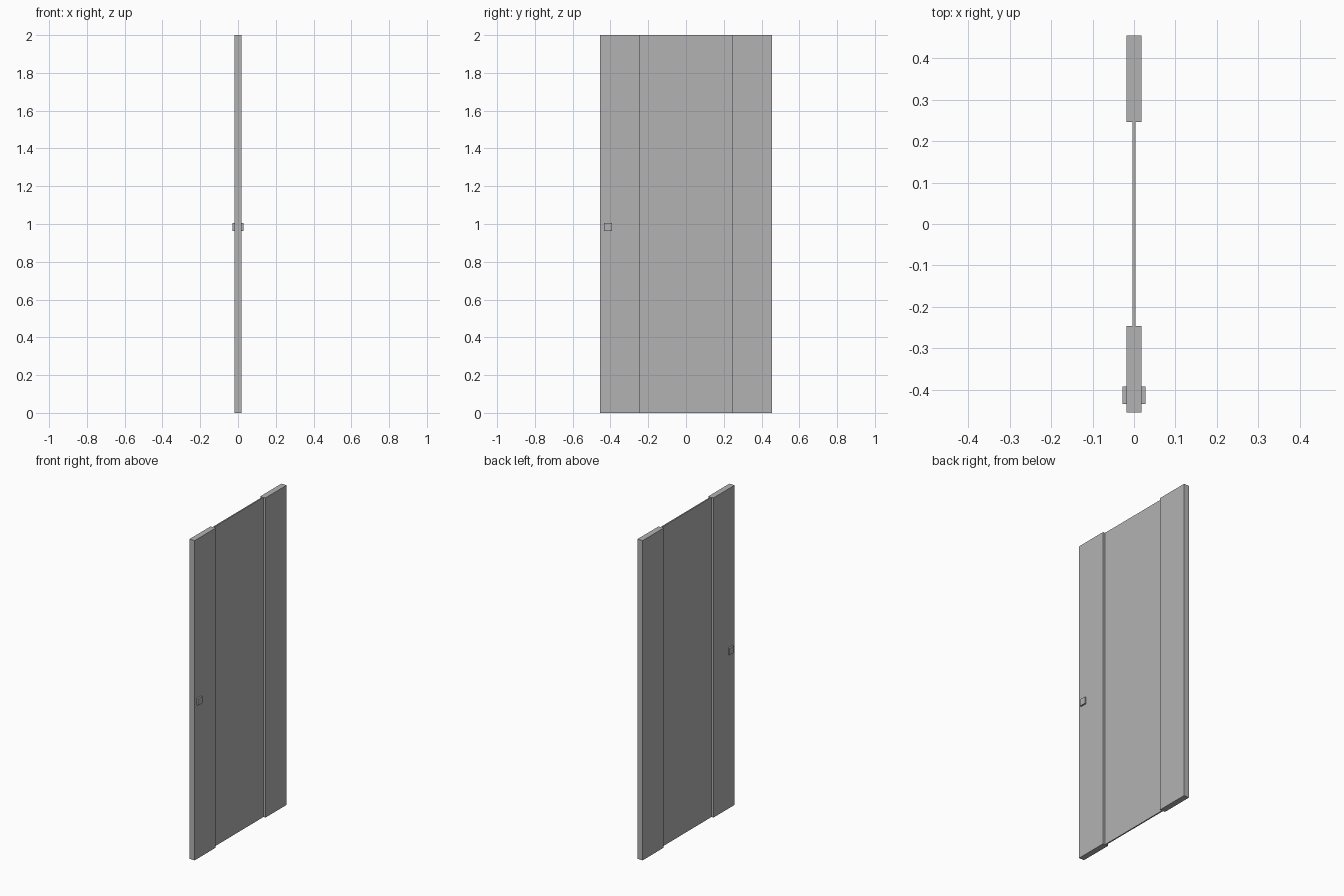
import bpy

cube = bpy.data.objects.get("Cube")
if cube:
    bpy.data.objects.remove(cube, do_unlink=True)

# Single flat grey
grey = bpy.data.materials.new("grey")
grey.use_nodes = True
GREY = (0.45, 0.45, 0.45, 1.0)
grey.diffuse_color = GREY
grey.node_tree.nodes["Principled BSDF"].inputs["Base Color"].default_value = GREY


def box(name, x, y, z):
    """Box spanning the given (low, high) ranges."""
    spans = (x, y, z)
    bpy.ops.mesh.primitive_cube_add(size=1, location=[(a + b) / 2 for a, b in spans])
    ob = bpy.context.object
    ob.name = name
    ob.scale = [b - a for a, b in spans]
    bpy.ops.object.transform_apply(location=False, rotation=False, scale=True)
    ob.data.materials.append(grey)
    return ob


HALF_WIDTH, INNER, HALF_THICK = 0.454, 0.246, 0.018

# Thin centre panel between two thick full-height stiles
box("centre_panel", (-0.004, 0.004), (-INNER, INNER), (0, 2))
box("front_stile", (-HALF_THICK, HALF_THICK), (-HALF_WIDTH, -INNER), (0, 2))
box("back_stile", (-HALF_THICK, HALF_THICK), (INNER, HALF_WIDTH), (0, 2))

# Small square knob on each face of the front stile
for name, x in (("left_knob", (HALF_THICK, 0.028)),
                ("right_knob", (-0.028, -HALF_THICK))):
    box(name, x, (-0.434, -0.392), (0.963, 1.005))
